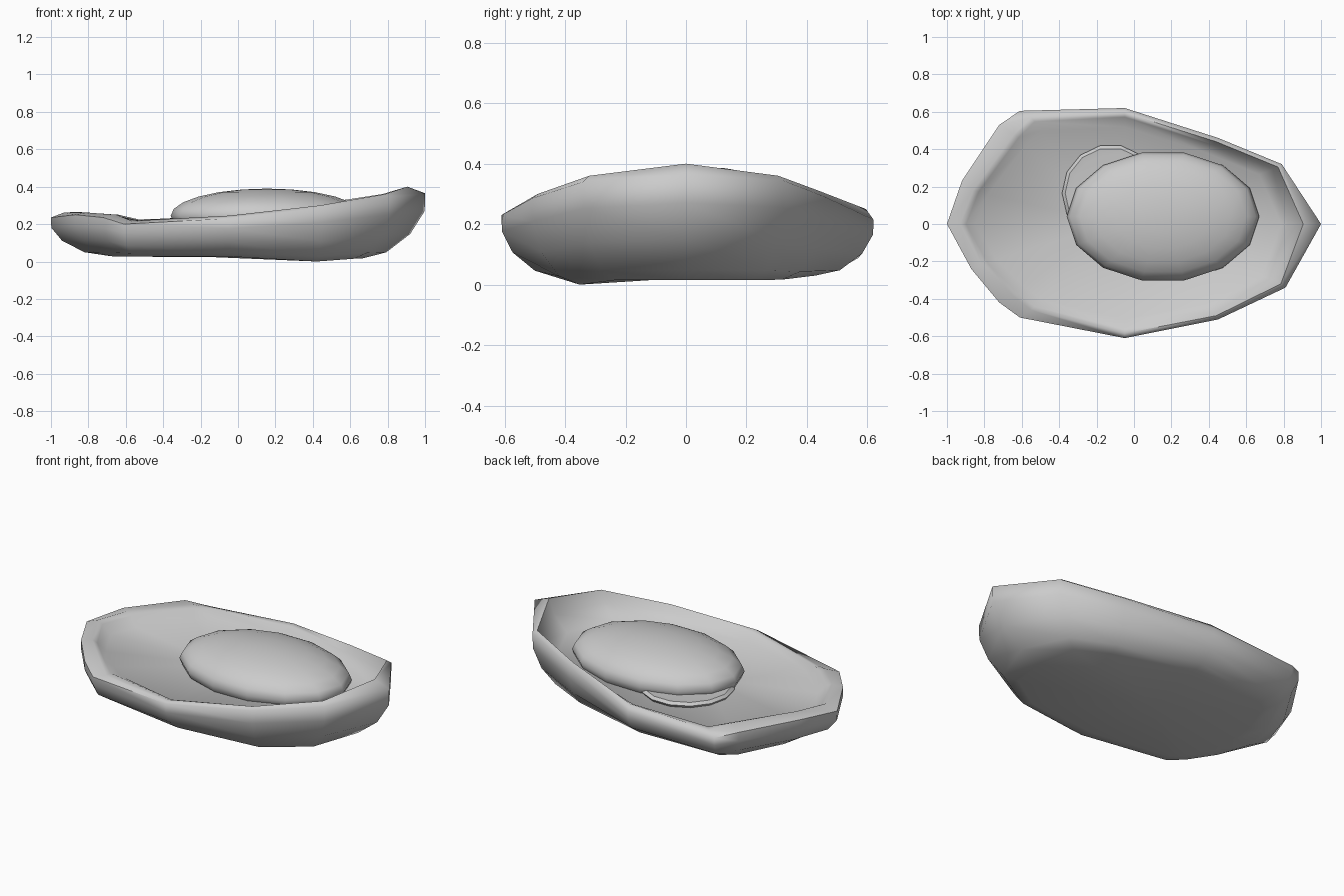
import bpy, bmesh, math
from mathutils import Matrix

if "Cube" in bpy.data.objects:
    bpy.data.objects.remove(bpy.data.objects["Cube"])


def finish(name, bm, angle):
    bmesh.ops.recalc_face_normals(bm, faces=bm.faces)
    me = bpy.data.meshes.new(name)
    bm.to_mesh(me)
    bm.free()
    ob = bpy.data.objects.new(name, me)
    bpy.context.collection.objects.link(ob)
    bpy.ops.object.select_all(action='DESELECT')
    ob.select_set(True)
    bpy.context.view_layer.objects.active = ob
    bpy.ops.object.shade_smooth_by_angle(angle=math.radians(angle))
    return ob


def skin(bm, loops):
    rings = [[bm.verts.new(p) for p in loop] for loop in loops]
    n = len(rings[0])
    for a, b in zip(rings, rings[1:]):
        for i in range(n):
            j = (i + 1) % n
            bm.faces.new((a[i], a[j], b[j], b[i]))
    # fan caps
    for ring in (rings[0], rings[-1]):
        c = bm.verts.new((sum(v.co.x for v in ring) / n, sum(v.co.y for v in ring) / n,
                          sum(v.co.z for v in ring) / n))
        for i in range(n):
            bm.faces.new((ring[i], ring[(i + 1) % n], c))


# shell: outer rim, then matching inner rim
outer = [(-1, 0, .235), (-.92, .23, .25), (-.72, .53, .235), (-.61, .605, .20), (-.05, .62, .215),
         (.45, .46, .29), (.79, .32, .345), (1, 0, .365), (.81, -.34, .34), (.45, -.51, .285),
         (-.05, -.61, .23), (-.61, -.50, .20), (-.72, -.42, .235), (-.87, -.24, .25)]
inner = [(-.93, 0, .262), (-.86, .18, .265), (-.64, .48, .25), (-.55, .57, .22), (-.05, .595, .25),
         (.44, .44, .31), (.77, .305, .36), (.905, 0, .40), (.785, -.32, .36), (.44, -.49, .30),
         (-.05, -.585, .245), (-.55, -.46, .21), (-.65, -.38, .25), (-.81, -.22, .262)]


def base_z(x, y):
    z = .037 - .06 * max(x, 0) if y < 0 else .04 - .03 * max(x, 0)
    return max(z, .005 if x < .7 else .025)


def level(s, f):
    # the ends pull in towards the base more than the middle does
    loop = []
    for x, y, z in outer:
        kx = 1 - (1 - s) * min(1, abs(x)) ** 2
        if x > .7 and s < .99:
            kx -= .03 * (1 - f)
        b = base_z(x, y)
        loop.append((x * kx, y * s, b + (z - b) * f))
    return loop


wall = [(x * .965, y * .96, z * .5 + .115) for x, y, z in inner]
floor = [(x * (.91 if x < 0 else .87), y * .87, .198 + .03 * max(x, 0)) for x, y, z in inner]
bm = bmesh.new()
skin(bm, [level(.69, 0), level(.82, .10), level(.94, .36), level(.998, .72), outer,
          inner, wall, floor])
low = min(v.co.z for v in bm.verts)
bmesh.ops.translate(bm, verts=[v for v in bm.verts if v.co.z < .1], vec=(0, 0, -low))
finish("shell", bm, 65)

# soft oval body resting in the shell, flat sides facing front and back
bm = bmesh.new()
bmesh.ops.create_uvsphere(bm, u_segments=14, v_segments=12, radius=1)
turn = Matrix.Rotation(math.pi / 14, 4, 'Z') if abs(max(bm.verts, key=lambda v: v.co.y).co.x) < .01 else Matrix()
bmesh.ops.transform(bm, verts=bm.verts, matrix=Matrix.Translation((.155, .04, .245))
                    @ Matrix.Diagonal((.515, .35, .145, 1)) @ turn)
finish("oval_body", bm, 60)

# thin flat disc tucked under the body
profile = [(.22, .18), (.25, .198), (.26, .214), (.243, .228), (.21, .224)]
bm = bmesh.new()
skin(bm, [[(-.125 + r * math.cos(t), .165 + r * math.sin(t), z)
           for t in (2 * math.pi * i / 14 for i in range(14))] for r, z in profile])
finish("thin_disc", bm, 40)
